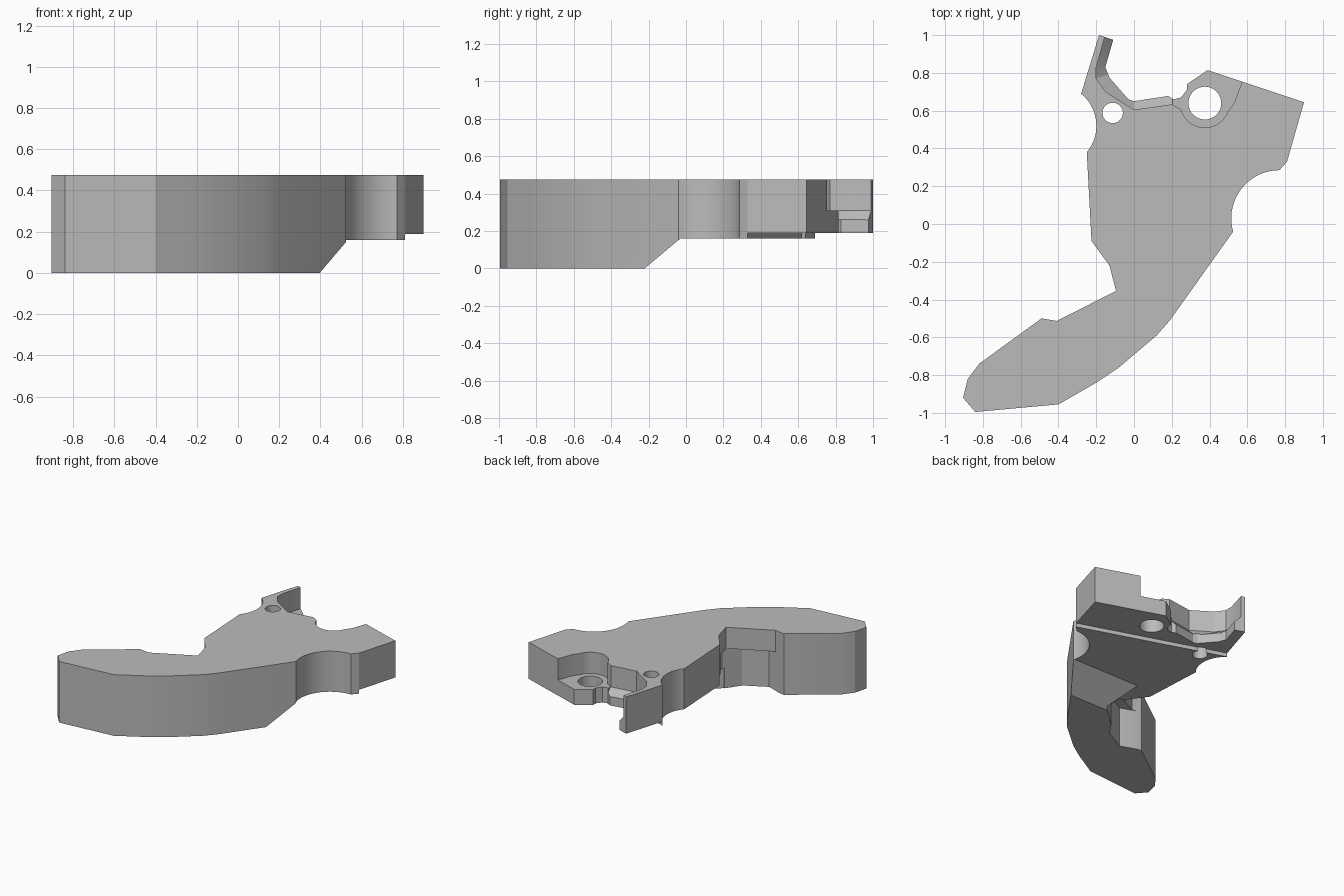
import bpy, bmesh
from math import cos, sin, radians

old = bpy.data.objects.get("Cube")
if old:
    bpy.data.objects.remove(old, do_unlink=True)

TOP = 0.475

grey = bpy.data.materials.new("plain grey")
grey.use_nodes = True
grey.diffuse_color = (0.5, 0.5, 0.5, 1)
grey.node_tree.nodes["Principled BSDF"].inputs["Base Color"].default_value = (0.5, 0.5, 0.5, 1)


def arc(cx, cy, r, a0, a1, n):
    angles = [radians(a0 + (a1 - a0) * i / n) for i in range(n + 1)]
    return [(cx + r * cos(a), cy + r * sin(a)) for a in angles]


def finish(name, bm):
    bmesh.ops.recalc_face_normals(bm, faces=bm.faces)
    mesh = bpy.data.meshes.new(name)
    bm.to_mesh(mesh)
    bm.free()
    mesh.materials.append(grey)
    ob = bpy.data.objects.new(name, mesh)
    bpy.context.collection.objects.link(ob)
    return ob


def extrude(name, points, offset):
    bm = bmesh.new()
    face = bm.faces.new([bm.verts.new(p) for p in points])
    new = bmesh.ops.extrude_face_region(bm, geom=[face])["geom"]
    bmesh.ops.translate(bm, vec=offset, verts=[v for v in new if isinstance(v, bmesh.types.BMVert)])
    return finish(name, bm)


def prism(name, outline, z0, z1):
    return extrude(name, [(x, y, z0) for x, y in outline], (0, 0, z1 - z0))


def cut(body, cutter):
    cutter.hide_render = True
    mod = body.modifiers.new(cutter.name, 'BOOLEAN')
    mod.operation = 'DIFFERENCE'
    mod.solver = 'EXACT'
    mod.object = cutter
    bpy.context.view_layer.objects.active = body
    bpy.ops.object.modifier_apply(modifier=mod.name)
    bpy.data.objects.remove(cutter, do_unlink=True)


# Plate and curved handle, one full-height outline
outline = [(0.39, 0.815), (0.28, 0.74), (0.28, 0.71), (0.25, 0.67), (0.21, 0.66),
           (0.18, 0.678), (0.0, 0.65), (-0.03, 0.66), (-0.13, 0.775), (-0.152, 0.83),
           (-0.11, 0.975), (-0.185, 1.0)]
outline += arc(-0.417, 0.52, 0.218, 51, -40, 14)
outline += [(-0.225, -0.09), (-0.13, -0.22), (-0.095, -0.355), (-0.41, -0.513),
            (-0.49, -0.5), (-0.82, -0.74), (-0.88, -0.82), (-0.905, -0.92),
            (-0.84, -0.995), (-0.4, -0.955), (-0.2, -0.84), (-0.08, -0.76),
            (0.12, -0.59), (0.19, -0.51)]
outline += arc(0.77, 0.03, 0.255, 196, 90, 18)
outline += [(0.81, 0.33), (0.9, 0.645)]
body = prism("handle_plate", outline, 0, TOP)

# Raised underside of the plate with a sloping shoulder
profile = [(-0.245, -0.02), (-0.03, 0.16), (1.2, 0.16), (1.2, -0.02)]
cut(body, extrude("underside_cutter", [(-1.2, y, z) for y, z in profile], (2.4, 0, 0)))

# Shallow step along the rear of the underside
cut(body, prism("step_cutter", [(1.11, 0.23), (-0.58, 0.79), (-0.5, 1.3), (1.3, 1.3)], 0.1, 0.19))

# Hollows on the inner side of the handle
cut(body, prism("inner_hollow_cutter",
                [(-0.48, -0.495), (-0.33, -0.55), (-0.16, -0.46), (-0.08, -0.34),
                 (-0.08, -0.25), (-0.4, -0.25)], -0.1, 0.31))
cut(body, prism("shoulder_cutter",
                [(-0.08, -0.35), (0.08, -0.2), (-0.06, -0.03), (-0.4, 0.0), (-0.4, -0.35)],
                -0.1, 0.16))

# Open pocket around the large hole
pocket = [(0.575, 0.76), (0.53, 0.64)] + arc(0.375, 0.64, 0.13, -20, -165, 14)
pocket += [(0.2, 0.635), (0.19, 0.72), (0.25, 1.1), (0.7, 1.1)]
cut(body, prism("pocket_cutter", pocket, 0.31, 0.6))

# Sloping ledge that follows the rear curve and the upright lug
inner = [(-0.12, 1.1), (-0.155, 0.99), (-0.2, 0.83), (-0.2, 0.77), (-0.15, 0.7),
         (0.0, 0.605), (0.205, 0.634)]
outer = [(-0.07, 1.1), (-0.11, 0.975), (-0.15, 0.83), (-0.14, 0.79), (-0.05, 0.68),
         (0.0, 0.65), (0.205, 0.68)]
bm = bmesh.new()
rings = []
for (ax, ay), (bx, by) in zip(inner, outer):
    ox, oy = ax + 1.4 * (bx - ax), ay + 1.4 * (by - ay)
    rings.append([bm.verts.new(p) for p in
                  ((ax, ay, 0.31), (ox, oy, 0.24), (ox, oy, 0.6), (ax, ay, 0.6))])
for r, s in zip(rings, rings[1:]):
    for i in range(4):
        j = (i + 1) % 4
        bm.faces.new((r[i], r[j], s[j], s[i]))
bm.faces.new(rings[0])
bm.faces.new(rings[-1])
cut(body, finish("ledge_cutter", bm))

# Through holes
for name, x, y, r in (("large_hole", 0.375, 0.64, 0.087), ("small_hole", -0.113, 0.588, 0.054)):
    cut(body, prism(name, arc(x, y, r, 0, 350, 35), -0.1, 0.7))

# Smooth curved walls, keep hard edges
bpy.ops.object.select_all(action='DESELECT')
body.select_set(True)
bpy.context.view_layer.objects.active = body
bpy.ops.object.shade_smooth_by_angle(angle=radians(20))
